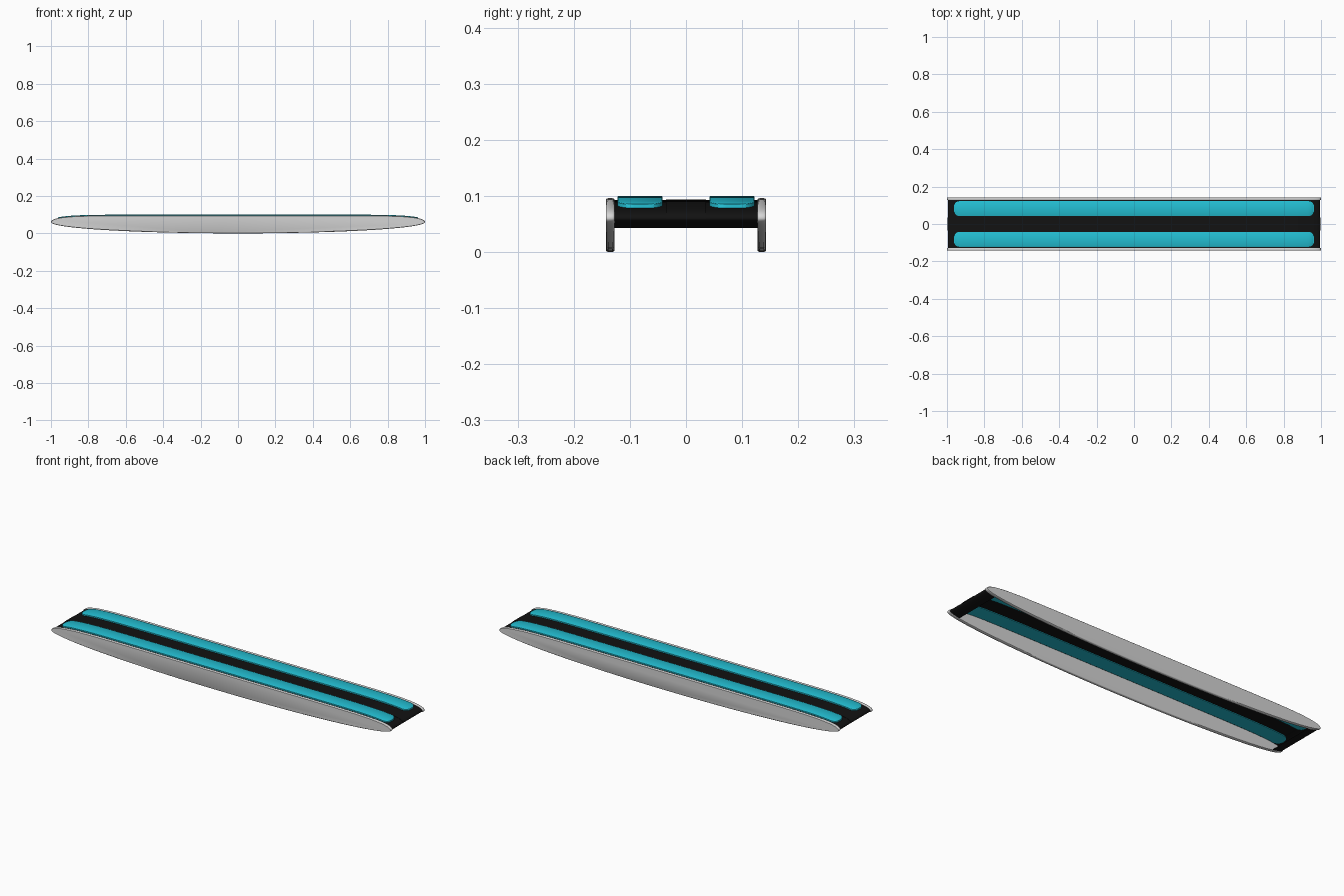
import bpy, bmesh, math

if "Cube" in bpy.data.objects:
    bpy.data.objects.remove(bpy.data.objects["Cube"])


def material(name, rgb):
    m = bpy.data.materials.new(name)
    m.diffuse_color = (*rgb, 1)
    m.use_nodes = True
    m.node_tree.nodes["Principled BSDF"].inputs["Base Color"].default_value = m.diffuse_color
    return m


GREY = material("light grey", (0.66, 0.66, 0.66))
BLACK = material("black", (0.006, 0.006, 0.006))
CYAN = material("cyan", (0.017, 0.52, 0.65))
MID = 0.06


def top_z(x):
    return MID + 0.036 * max(0, 1 - abs(x) ** 10) ** 0.4545


def outline(t, inset=0.0):
    """Side silhouette: flattish top, elliptical belly, shrunk by inset."""
    x = math.cos(t)
    z = top_z(x) if math.sin(t) >= 0 else MID + 0.06 * math.sin(t)
    return x * (1 - inset), MID + (z - MID) * (1 - inset / 0.05)


def loft(name, rings, mat, closed=True):
    """Skin a list of equal rings and cap both ends."""
    bm = bmesh.new()
    vs = [[bm.verts.new(p) for p in r] for r in rings]
    n = len(vs[0])
    for a, b in zip(vs, vs[1:]):
        for i in range(n):
            j = (i + 1) % n
            bm.faces.new((a[i], a[j], b[j], b[i]))
    bm.faces.new(vs[0])
    bm.faces.new(vs[-1])
    bmesh.ops.recalc_face_normals(bm, faces=bm.faces)
    me = bpy.data.meshes.new(name)
    bm.to_mesh(me)
    bm.free()
    me.materials.append(mat)
    ob = bpy.data.objects.new(name, me)
    bpy.context.collection.objects.link(ob)
    bpy.context.view_layer.objects.active = ob
    ob.select_set(True)
    bpy.ops.object.shade_smooth_by_angle(angle=math.radians(35))
    ob.select_set(False)
    return ob


# Side panels with rounded rims
N = 128
for side, label in ((-1, "front"), (1, "back")):
    rings = []
    for y, inset in ((0.127, 0.003), (0.1285, 0.001), (0.131, 0),
                     (0.139, 0), (0.1415, 0.001), (0.143, 0.003)):
        pts = [outline(2 * math.pi * i / N, inset) for i in range(N)]
        rings.append([(x, side * y, z) for x, z in pts])
    loft(label + "_side_panel", rings, GREY)


# Thin sheets bent along the top and around both ends
def sheet(name, half_width, outer, inner, wrap):
    rings = []
    for i in range(N + 1):
        t = -wrap + (math.pi + 2 * wrap) * i / N
        (xo, zo), (xi, zi) = outline(t, outer), outline(t, inner)
        rings.append([(xo, -half_width, zo), (xo, half_width, zo),
                      (xi, half_width, zi), (xi, -half_width, zi)])
    loft(name, rings, BLACK)


sheet("deck", 0.129, 0.005, 0.009, 0.33)
sheet("centre_strip", 0.036, 0.003, 0.006, 0.0)

# Long foot pads with rounded corners, set through the deck
END, HALF, R = 0.963, 0.04, 0.03
for side, label in ((-1, "front"), (1, "back")):
    rings = []
    for i in range(N + 1):
        x = -END * math.cos(math.pi * i / N)
        d = max(0, abs(x) - (END - R))
        w = HALF - R + math.sqrt(max(0, R * R - d * d))
        c, z = side * 0.082, top_z(x)
        rings.append([(x, c - w, z - 0.010), (x, c + w, z - 0.010),
                      (x, c + w, z + 0.003), (x, c + w - 0.002, z + 0.004),
                      (x, c - w + 0.002, z + 0.004), (x, c - w, z + 0.003)])
    loft(label + "_foot_pad", rings, CYAN)
